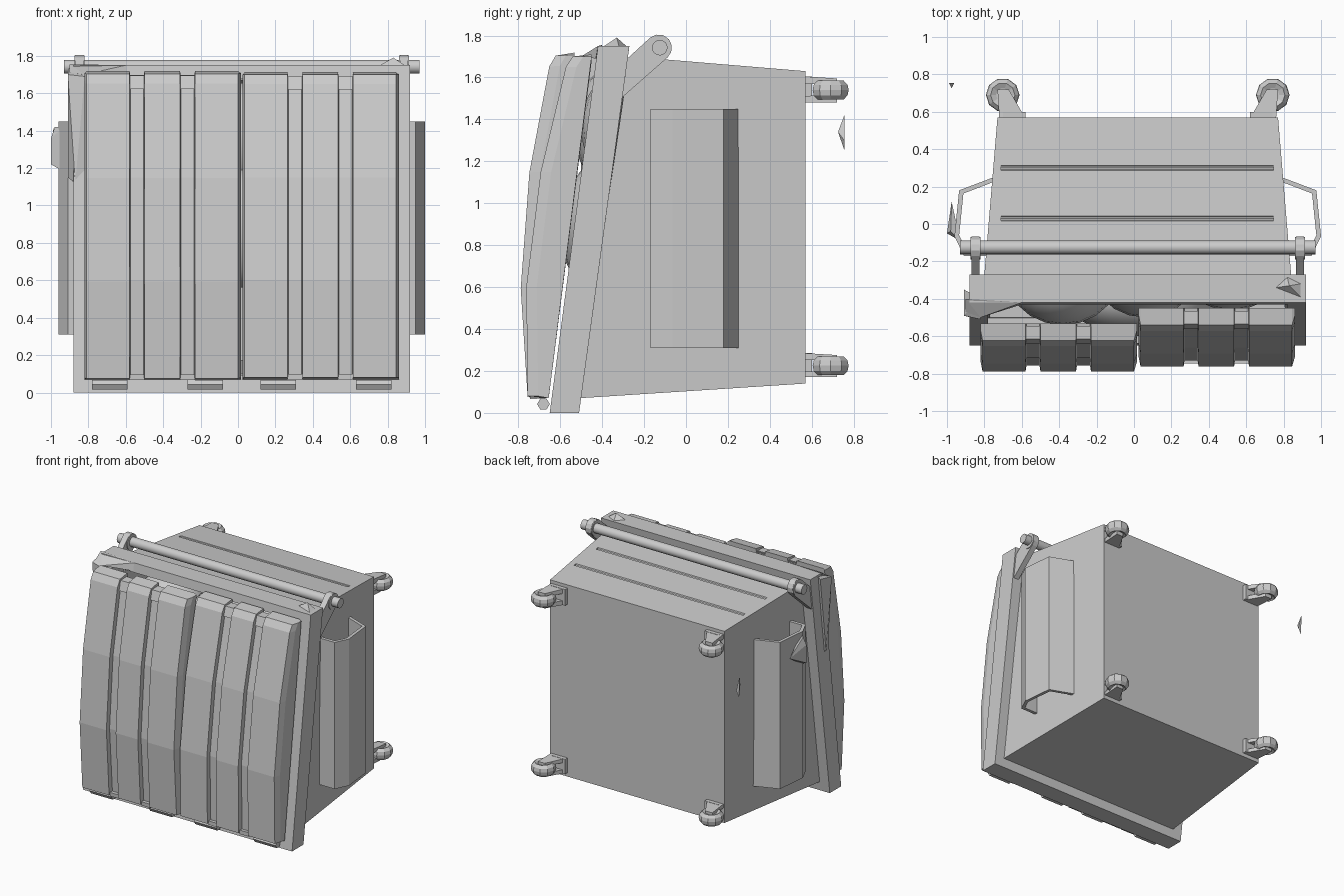
import bpy, bmesh, math
from mathutils import Vector, Matrix

if "Cube" in bpy.data.objects:
    bpy.data.objects.remove(bpy.data.objects["Cube"])

CX = 0.02  # centre line of the container


def finish(name, bm, smooth=None):
    bmesh.ops.recalc_face_normals(bm, faces=bm.faces)
    me = bpy.data.meshes.new(name)
    bm.to_mesh(me)
    bm.free()
    ob = bpy.data.objects.new(name, me)
    bpy.context.collection.objects.link(ob)
    if smooth:
        bpy.ops.object.select_all(action='DESELECT')
        ob.select_set(True)
        bpy.context.view_layer.objects.active = ob
        bpy.ops.object.shade_smooth_by_angle(angle=math.radians(smooth))
    return ob


def loft(name, sections, closed=False):
    """Skin equal-length point loops; cap the ends or close into a ring."""
    bm = bmesh.new()
    loops = [[bm.verts.new(p) for p in s] for s in sections]
    pairs = list(zip(loops, loops[1:])) + ([(loops[-1], loops[0])] if closed else [])
    for a, b in pairs:
        for i in range(len(a)):
            j = (i + 1) % len(a)
            bm.faces.new((a[i], a[j], b[j], b[i]))
    if not closed:
        bm.faces.new(loops[0])
        bm.faces.new(loops[-1])
    return finish(name, bm)


def hull(name, pts):
    bm = bmesh.new()
    for p in pts:
        bm.verts.new(p)
    bmesh.ops.convex_hull(bm, input=bm.verts)
    return finish(name, bm)


def rod(name, x0, x1, y, z, r, n=16):
    bm = bmesh.new()
    m = Matrix.Translation(((x0 + x1) / 2, y, z)) @ Matrix.Rotation(math.pi / 2, 4, 'Y')
    bmesh.ops.create_cone(bm, cap_ends=True, segments=n, radius1=r, radius2=r,
                          depth=abs(x1 - x0), matrix=m)
    return finish(name, bm, 40 if n > 8 else None)


def rect(hx, lo, hi):
    """Rectangle across x from (y, z) low edge to (y, z) high edge."""
    return [(CX - hx, *lo), (CX + hx, *lo), (CX + hx, *hi), (CX - hx, *hi)]


# Hollow tapered body, open at the front
body = loft("body", [
    rect(0.72, (0.54, 0.17), (0.54, 1.60)), rect(0.79, (-0.50, 0.10), (-0.28, 1.67)),
    rect(0.82, (-0.51, 0.07), (-0.27, 1.70)), rect(0.75, (0.57, 0.14), (0.57, 1.63))])

# Two pressed slots across the top panel
for k, (y, z) in enumerate(((0.03, 1.678), (0.30, 1.655))):
    cutter = rod(f"slot_cutter_{k}", -0.71, 0.745, y, z, 0.014, 8)
    cutter.hide_render = True
    cutter.hide_viewport = True
    mod = body.modifiers.new("slot", 'BOOLEAN')
    mod.operation = 'DIFFERENCE'
    mod.object = cutter


# Leaning rim frame around the opening
def lean(z, off=0.0):
    return (-0.65 + 0.23 * z / 1.75 + off, z)


loft("rim", [rect(0.90, lean(0), lean(1.75)), rect(0.90, lean(0, 0.14), lean(1.75, 0.15)),
             rect(0.80, lean(0.09, 0.14), lean(1.68, 0.15)),
             rect(0.80, lean(0.09), lean(1.68))], closed=True)

# Ribbed lids: outer profile on panels, recessed profile in the grooves
PANEL = [(-0.655, 0.07), (-0.755, 0.08), (-0.762, 0.6), (-0.693, 1.15),
         (-0.573, 1.65), (-0.54, 1.70), (-0.45, 1.71)]
GROOVE = [(-0.655, 0.07), (-0.72, 0.09), (-0.73, 0.6), (-0.66, 1.15),
          (-0.543, 1.64), (-0.52, 1.67), (-0.45, 1.68)]
EDGE = [(-0.655, 0.07)] + [(y + 0.05, z) for y, z in PANEL[1:-1]] + [(-0.45, 1.70)]
STEPS = [(0.025, EDGE), (0.035, PANEL), (0.265, PANEL), (0.27, GROOVE), (0.34, GROOVE),
         (0.345, PANEL), (0.535, PANEL), (0.54, GROOVE), (0.61, GROOVE), (0.615, PANEL),
         (0.845, PANEL), (0.86, EDGE)]


def lid(name, dx, ang):
    pivot = Vector((0, -0.66, 0.07))
    rot = Matrix.Rotation(ang, 3, 'X')
    loft(name, [[rot @ (Vector((x + dx, y, z)) - pivot) + pivot for y, z in prof]
                for x, prof in STEPS])
    # raised clips at both ends of each groove
    for k, x in enumerate((0.265, 0.535)):
        for end, (z0, z1, y0, y1) in (("top", (1.62, 1.69, -0.56, -0.535)),
                                      ("bottom", (0.07, 0.10, -0.745, -0.745))):
            pts = [(x + dx + w, y + d, z) for w in (0, 0.08) for d in (0, 0.07)
                   for y, z in ((y0, z0), (y1, z1))]
            hull(f"{name}_clip_{end}_{k}", [rot @ (Vector(p) - pivot) + pivot for p in pts])


lid("right_lid", 0.0, 0.0)
lid("left_lid", -0.845, 0.05)

# Hinge barrels along the lower edge
for k, x in enumerate((-0.78, -0.27, 0.12, 0.63)):
    rod(f"hinge_{k}", x, x + 0.19, -0.68, 0.042, 0.03, 6)

# Lifting bar, its arms and end bosses
rod("lifting_bar", CX - 0.95, CX + 0.95, -0.125, 1.742, 0.037)
arc = [(-0.13 + 0.063 * math.cos(math.radians(a)), 1.742 + 0.063 * math.sin(math.radians(a)))
       for a in range(-50, 131, 30)]
ARM = [(-0.31, 1.50)] + arc + [(-0.28, 1.69)]
# Fork pocket cross-section (distance from centre line, y)
OUT = [(0.77, 0.25), (0.955, 0.18), (0.98, -0.065), (0.93, -0.17), (0.79, -0.17)]
INN = [(0.79, -0.145), (0.915, -0.145), (0.955, -0.06), (0.932, 0.163), (0.77, 0.225)]


def caster(name, s, z, up):
    """Octagonal bulged wheel with a wedge-shaped fork."""
    wx, wy = CX + s * 0.722, 0.69
    ring = [(0.035, -0.03), (0.065, -0.045), (0.085, -0.025), (0.09, 0),
            (0.085, 0.025), (0.065, 0.045), (0.035, 0.03)]
    loft(name + "_wheel", [[(wx + r * math.cos(k * math.tau / 10),
                             wy + r * math.sin(k * math.tau / 10), z + h)
                            for k in range(10)] for r, h in ring])
    lo, hi = (-0.06, 0.065) if up else (-0.055, 0.06)
    for half, (a, b) in (("upper", (0.028, hi)), ("lower", (lo, -0.028))):
        hull(f"{name}_fork_{half}", [(CX + s * x, y, z + h) for x, y, h in (
            (0.60, 0.565, a), (0.74, 0.565, a), (0.60, 0.565, b), (0.74, 0.565, b),
            (0.69, 0.72, a), (0.75, 0.72, a), (0.69, 0.72, b * 0.85), (0.75, 0.72, b * 0.85))])
    hull(f"{name}_mount", [(CX + s * x, y, z + h) for x in (0.60, 0.72)
                           for y in (0.56, 0.60) for h in (lo, hi)])


for side, s in (("left", -1), ("right", 1)):
    loft(f"{side}_bar_arm", [[(CX + s * d, y, z) for y, z in ARM] for d in (0.845, 0.89)])
    rod(f"{side}_bar_boss", CX + s * 0.84, CX + s * 0.895, -0.13, 1.742, 0.06)
    loft(f"{side}_fork_pocket", [[(CX + s * d, y, z) for d, y in OUT + INN]
                                 for z in (0.31, 1.45)])
    caster(f"{side}_lower_caster", s, 0.225, False)
    caster(f"{side}_upper_caster", s, 1.54, True)

# Stuffed refuse bags behind the lids
for k, (x, y, z, rx, ry, rz) in enumerate((
        (-0.38, -0.28, 1.36, 0.30, 0.26, 0.32), (0.06, -0.26, 1.36, 0.28, 0.24, 0.30),
        (0.52, -0.24, 1.36, 0.29, 0.22, 0.30), (0.04, -0.40, 0.88, 0.40, 0.20, 0.32))):
    bm = bmesh.new()
    bmesh.ops.create_uvsphere(bm, u_segments=20, v_segments=12, radius=1,
                              matrix=Matrix.Translation((x, y, z)) @ Matrix.Diagonal((rx, ry, rz, 1)))
    finish(f"refuse_bag_{k}", bm, 60)

# Bent rim metal at the upper left, dent at the upper right
hull("bent_rim_side", [(-0.91, -0.35, 1.73), (-0.91, -0.49, 1.70), (-0.82, -0.51, 1.69),
                       (-0.82, -0.40, 1.75), (-0.91, -0.42, 1.15), (-0.87, -0.50, 1.12),
                       (-0.82, -0.49, 1.08)])
hull("bent_rim_top", [(-0.90, -0.40, 1.755), (-0.90, -0.47, 1.71), (-0.82, -0.50, 1.70),
                      (-0.60, -0.42, 1.75), (-0.60, -0.43, 1.69), (-0.82, -0.42, 1.69)])
hull("rim_dent", [(0.76, -0.34, 1.75), (0.82, -0.285, 1.75), (0.89, -0.32, 1.75),
                  (0.89, -0.39, 1.75), (0.83, -0.33, 1.79)])

# Torn flap on the left pocket and a loose metal shard
hull("pocket_flap", [(-0.975, 0.12, 1.31), (-1.0, -0.05, 1.36), (-1.0, -0.05, 1.22),
                     (-0.98, -0.04, 1.42), (-0.93, -0.09, 1.42), (-0.93, -0.09, 1.18)])
hull("loose_shard", [(-0.99, 0.755, 1.42), (-0.96, 0.755, 1.30), (-0.975, 0.725, 1.34),
                     (-0.985, 0.755, 1.255)])
